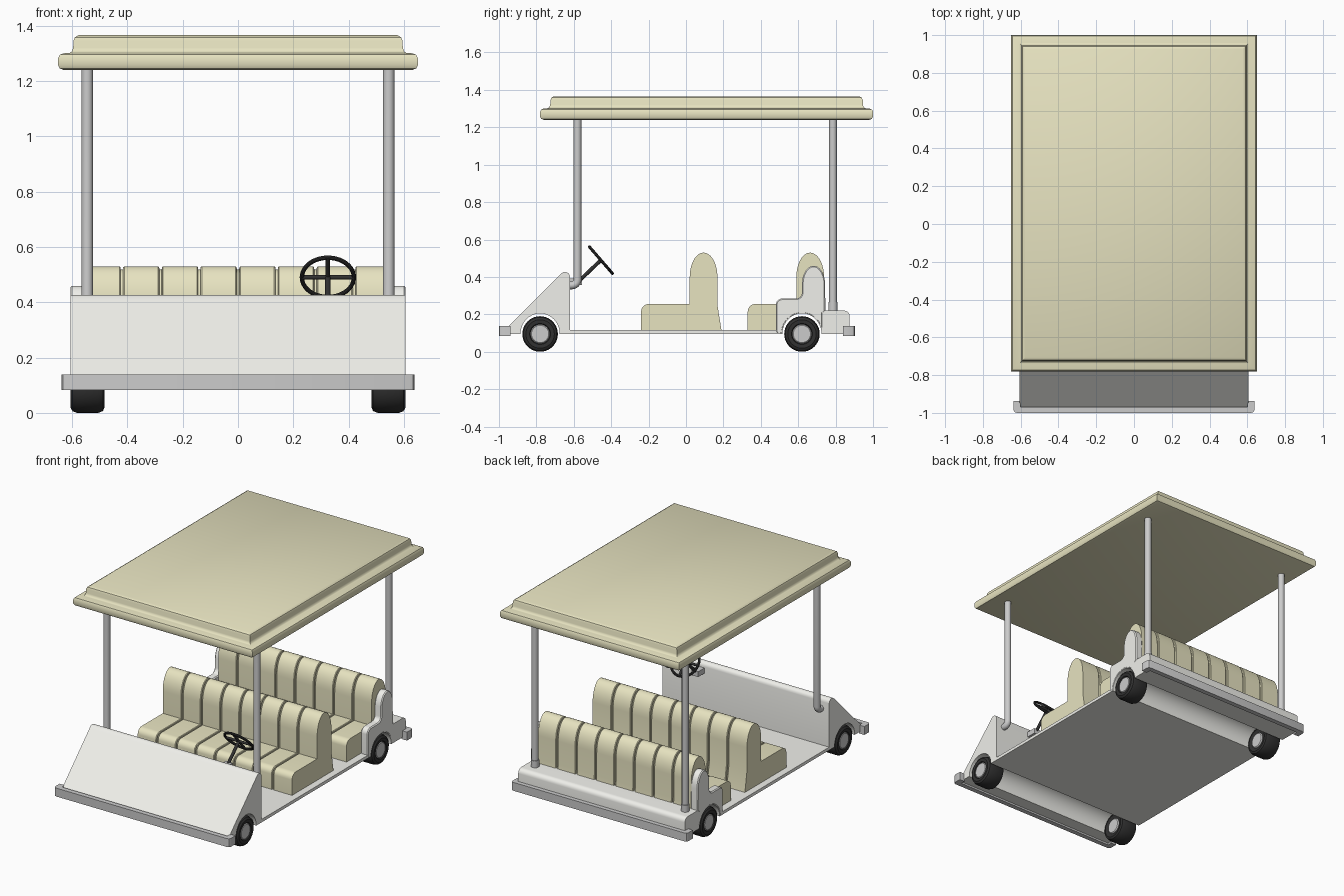
import bpy, bmesh
from math import sin, cos, pi, radians
from mathutils import Vector

if "Cube" in bpy.data.objects:
    bpy.data.objects.remove(bpy.data.objects["Cube"])


def material(name, rgb):
    m = bpy.data.materials.new(name)
    m.diffuse_color = (*rgb, 1)
    m.use_nodes = True
    m.node_tree.nodes["Principled BSDF"].inputs["Base Color"].default_value = m.diffuse_color
    return m


CREAM = material("cream", (0.80, 0.77, 0.53))
WHITE = material("off_white", (0.87, 0.87, 0.83))
BLACK = material("black", (0.03, 0.03, 0.03))


def finish(ob, mat=None, angle=35):
    if mat:
        ob.data.materials.append(mat)
    bpy.ops.object.select_all(action='DESELECT')
    ob.select_set(True)
    bpy.context.view_layer.objects.active = ob
    bpy.ops.object.shade_smooth_by_angle(angle=radians(angle))
    return ob


def loft(name, rings, mat=None):
    """Skin a list of equal-length closed rings and cap both ends."""
    bm = bmesh.new()
    rows = [[bm.verts.new(p) for p in r] for r in rings]
    n = len(rings[0])
    for a, b in zip(rows, rows[1:]):
        for i in range(n):
            j = (i + 1) % n
            bm.faces.new((a[i], a[j], b[j], b[i]))
    bm.faces.new(rows[0])
    bm.faces.new(rows[-1])
    bmesh.ops.recalc_face_normals(bm, faces=bm.faces)
    me = bpy.data.meshes.new(name)
    bm.to_mesh(me)
    bm.free()
    ob = bpy.data.objects.new(name, me)
    bpy.context.collection.objects.link(ob)
    return finish(ob, mat)


def arc(cy, cz, ry, rz, a0, a1, n):
    return [(cy + ry * cos(radians(a0 + (a1 - a0) * i / n)),
             cz + rz * sin(radians(a0 + (a1 - a0) * i / n))) for i in range(n + 1)]


def inset(pts, d):
    """Move a clockwise (y, z) outline inward by d."""
    out = []
    for i, p in enumerate(pts):
        p, q, r = Vector(p), Vector(pts[i - 1]), Vector(pts[(i + 1) % len(pts)])
        e, f = (p - q).normalized(), (r - p).normalized()
        n1, n2 = Vector((e.y, -e.x)), Vector((f.y, -f.x))
        m = (n1 + n2).normalized()
        out.append(tuple(p + m * d / max(0.5, m.dot(n1))))
    return out


def along_x(name, pts, stations, mat=None):
    """Sweep an outline through (x, inset) stations."""
    return loft(name, [[(x, y, z) for y, z in inset(pts, d)] for x, d in stations], mat)


def tube(name, path, r, mat=None):
    cu = bpy.data.curves.new(name, 'CURVE')
    cu.dimensions = '3D'
    cu.bevel_depth, cu.bevel_resolution, cu.use_fill_caps = r, 4, True
    s = cu.splines.new('POLY')
    s.points.add(len(path) - 1)
    for pt, co in zip(s.points, path):
        pt.co = (*co, 1)
    ob = bpy.data.objects.new(name, cu)
    bpy.context.collection.objects.link(ob)
    bpy.ops.object.select_all(action='DESELECT')
    ob.select_set(True)
    bpy.context.view_layer.objects.active = ob
    bpy.ops.object.convert(target='MESH')
    return finish(bpy.context.object, mat, 40)


# Body: sloped nose, floor and rear deck with full-width wheel arches
FRONT, REAR, HUB = -0.78, 0.62, 0.095
body = ([(-0.97, HUB), (-0.97, 0.115), (-0.675, 0.41)]
        + arc(-0.647, 0.40, 0.027, 0.027, 130, 0, 6)
        + [(-0.62, 0.115), (0.50, 0.115), (0.50, 0.22)]
        + arc(0.845, 0.19, 0.03, 0.03, 90, 0, 5) + [(0.875, HUB)]
        + arc(REAR, HUB, 0.105, 0.11, 0, 180, 20)
        + arc(FRONT, HUB, 0.105, 0.11, 0, 180, 20))
along_x("body", body, [(-0.605, 0), (0.605, 0)], WHITE)

# Armrest panels beside the rear seat
arm = ([(0.48, 0.10), (0.48, 0.25)] + arc(0.515, 0.25, 0.035, 0.035, 170, 90, 4)
       + arc(0.59, 0.315, 0.03, 0.03, -90, 0, 4)
       + arc(0.682, 0.36, 0.062, 0.10, 170, 0, 14)
       + [(0.745, 0.215)] + [(0.731, 0.205)]
       + arc(REAR, HUB, 0.105, 0.11, 0, 180, 20))
for side, s in (("right", 1), ("left", -1)):
    along_x(side + "_armrest_panel", arm,
            [(s * 0.555, 0.006), (s * 0.561, 0), (s * 0.60, 0), (s * 0.606, 0.006)], WHITE)


# Bench seats: upholstery split into eight ribs by narrow grooves
def bench(name, dy, bottom, half):
    prof = ([(-0.24, 0.112), (-0.24, 0.215)] + arc(-0.20, 0.215, 0.04, 0.04, 165, 90, 5)
            + [(0.02, 0.255)] + arc(0.094, 0.40, 0.074, 0.13, 180, 0, 18)
            + [(0.168, 0.25)] + bottom)
    st = [(-half, 0)]
    for i in range(-3, 4):
        c = i * 0.14
        st += [(c - 0.009, 0), (c - 0.005, 0.003), (c - 0.004, 0.012),
               (c + 0.004, 0.012), (c + 0.005, 0.003), (c + 0.009, 0)]
    st.append((half, 0))
    along_x(name, [(y + dy, z) for y, z in prof], st, CREAM)


bench("front_seat", 0, [(0.19, 0.112)], 0.56)
bench("rear_seat", 0.57, [(0.172, 0.21), (-0.07, 0.21), (-0.07, 0.112)], 0.556)

# Roof: rounded brim with a raised panel
roof = [(0.02, 1.24), (0.006, 1.245), (0, 1.257), (0, 1.283), (0.006, 1.295), (0.018, 1.30),
        (0.042, 1.302), (0.05, 1.308), (0.054, 1.32), (0.055, 1.345), (0.06, 1.358), (0.074, 1.366)]
loft("roof", [[(x * (0.65 - d), 0.11 + y * (0.89 - d), z)
               for x, y in ((-1, -1), (1, -1), (1, 1), (-1, 1))] for d, z in roof], CREAM)


# Bumpers wrapping round both ends
def bumper(name, y0, s):
    plan = [(-0.638, 0.063), (-0.638, 0.015), (-0.632, 0.004), (-0.62, 0), (0.62, 0), (0.632, 0.004),
            (0.638, 0.015), (0.638, 0.063), (0.60, 0.063), (0.60, 0.032), (-0.60, 0.032), (-0.60, 0.063)]
    loft(name, [[(x, y0 + s * y, z) for x, y in plan] for z in (0.083, 0.138)])


bumper("front_bumper", -1.0, 1)
bumper("rear_bumper", 0.903, -1)

# Wheels and roof posts
for side, s in (("right", 1), ("left", -1)):
    for end, y in (("front", FRONT), ("rear", REAR)):
        def disc(r, x):
            return [(s * x, y + r * cos(2 * pi * k / 40), HUB + r * sin(2 * pi * k / 40)) for k in range(40)]
        loft(f"{end}_{side}_tyre", [disc(r, x) for r, x in (
            (0.052, 0.49), (0.075, 0.483), (0.088, 0.488), (0.095, 0.505), (0.095, 0.582),
            (0.089, 0.598), (0.076, 0.606), (0.056, 0.604), (0.052, 0.596))], BLACK)
        loft(f"{end}_{side}_hub", [disc(r, x) for r, x in (
            (0.045, 0.482), (0.051, 0.488), (0.051, 0.598), (0.046, 0.602))])
    x = s * 0.545
    elbow = [(x, y, z) for y, z in arc(-0.61, 0.385, 0.03, 0.03, -90, 0, 6)]
    tube(f"front_{side}_post", [(x, -0.63, 0.355)] + elbow + [(x, -0.58, 1.25)], 0.021)
    tube(f"rear_{side}_post", [(x, 0.786, 0.20), (x, 0.786, 1.25)], 0.021)
    tube(f"rear_{side}_post_socket", [(x, 0.786, 0.20), (x, 0.786, 0.265)], 0.025)

# Steering wheel, spokes, column and bracket
c = Vector((0.325, -0.455, 0.49))
up = Vector((0, -0.13, 0.15)).normalized()
right = Vector((1, 0, 0))
axis = right.cross(up).normalized()
if axis.y < 0:
    axis = -axis
bpy.ops.mesh.primitive_torus_add(location=c, major_radius=0.094, minor_radius=0.008,
                                 major_segments=40, minor_segments=10)
rim = bpy.context.object
rim.name = "steering_wheel_rim"
rim.rotation_euler = axis.to_track_quat('Z', 'Y').to_euler()
finish(rim, BLACK)
for name, d in (("cross_spoke", right), ("upright_spoke", up)):
    tube("steering_" + name, [c - d * 0.094, c + d * 0.094], 0.008, BLACK)
tube("steering_column", [c, (0.325, -0.565, 0.385)], 0.010, BLACK)
bpy.ops.mesh.primitive_cube_add(size=1, location=(0.325, -0.59, 0.375))
bracket = bpy.context.object
bracket.name = "steering_bracket"
bracket.scale = (0.05, 0.07, 0.035)
